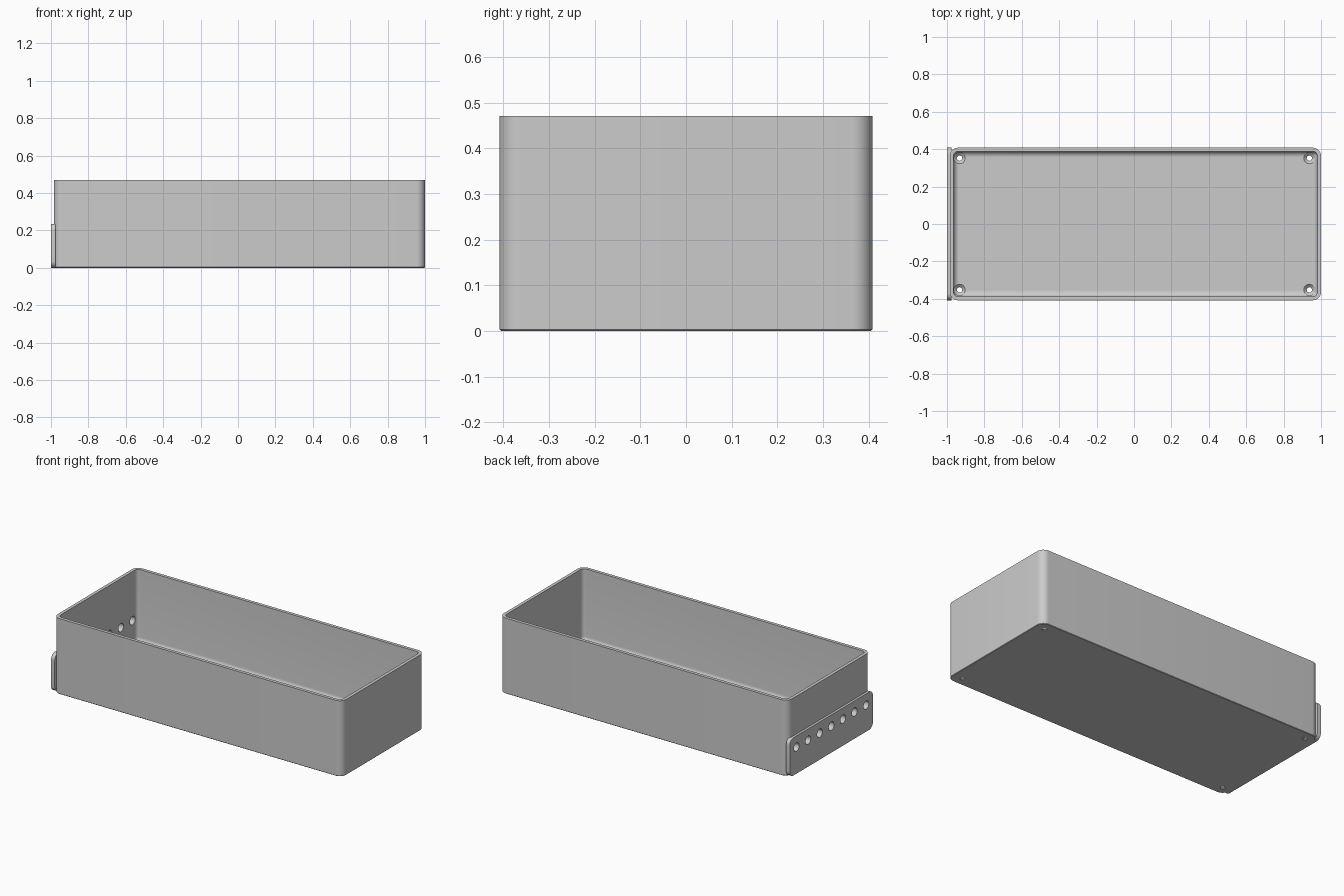
import bpy, bmesh, math
from mathutils import Matrix

cube = bpy.data.objects.get("Cube")
if cube:
    bpy.data.objects.remove(cube, do_unlink=True)

grey = bpy.data.materials.new("plain_grey")
grey.use_nodes = True
colour = (0.6, 0.6, 0.6, 1)
grey.diffuse_color = colour
grey.node_tree.nodes["Principled BSDF"].inputs["Base Color"].default_value = colour


def rounded_ring(hx, hy, r, steps=10):
    """Points of a rounded rectangle, counter-clockwise."""
    pts = []
    for k, (sx, sy) in enumerate(((1, 1), (-1, 1), (-1, -1), (1, -1))):
        for i in range(steps + 1):
            a = math.pi / 2 * (k + i / steps)
            pts.append((sx * (hx - r) + r * math.cos(a), sy * (hy - r) + r * math.sin(a)))
    return pts


def loft(name, rings, matrix=Matrix()):
    """Closed solid through rings given as (points, height)."""
    bm = bmesh.new()
    loops = [[bm.verts.new((x, y, z)) for x, y in pts] for pts, z in rings]
    for a, b in zip(loops, loops[1:]):
        n = len(a)
        for i in range(n):
            bm.faces.new((a[i], a[(i + 1) % n], b[(i + 1) % n], b[i]))
    bm.faces.new(loops[0][::-1])
    bm.faces.new(loops[-1])
    bmesh.ops.recalc_face_normals(bm, faces=bm.faces)
    bm.transform(matrix)
    mesh = bpy.data.meshes.new(name)
    bm.to_mesh(mesh)
    bm.free()
    mesh.materials.append(grey)
    ob = bpy.data.objects.new(name, mesh)
    bpy.context.collection.objects.link(ob)
    return ob


def round_cutter(profile, matrix):
    """Turned cutter from (radius, height) pairs."""
    ob = loft("hole_cutter", [(rounded_ring(r, r, r * 0.999, 6), z) for r, z in profile], matrix)
    ob.hide_render = True
    return ob


def cut(ob, cutters):
    for c in cutters:
        mod = ob.modifiers.new("hole", 'BOOLEAN')
        mod.operation, mod.solver, mod.object = 'DIFFERENCE', 'EXACT', c
    bpy.context.view_layer.objects.active = ob
    for mod in list(ob.modifiers):
        bpy.ops.object.modifier_apply(modifier=mod.name)


# Open tray with rounded corners and a filleted floor
MID, HX, HY, H = 0.0075, 0.9925, 0.408, 0.47
WALL, FLOOR, FILLET, CORNER = 0.02, 0.02, 0.03, 0.045


def tray_ring(inset, z):
    return rounded_ring(HX - inset, HY - inset, max(CORNER - inset, 0.004)), z


rings = [tray_ring(0.003, 0), tray_ring(0, 0.003), tray_ring(0, H), tray_ring(WALL, H)]
for i in range(9):
    a = math.pi / 2 * i / 8
    rings.append(tray_ring(WALL + FILLET * (1 - math.cos(a)), FLOOR + FILLET * (1 - math.sin(a))))
tray = loft("tray", rings, Matrix.Translation((MID, 0, 0)))

# Half-height end plate with rounded corners, standing upright on the end wall
upright = Matrix(((0, 0, 1, 0), (1, 0, 0, 0), (0, 1, 0, 0), (0, 0, 0, 1)))
PLATE_H = 0.235
plate_outline = rounded_ring(HY, PLATE_H / 2, 0.035)
plate = loft("end_plate", [(plate_outline, 0), (plate_outline, 0.025)],
             Matrix.Translation((-1, 0, PLATE_H / 2)) @ upright)

# Row of seven holes through plate and wall
row = [round_cutter([(0.026, -0.05), (0.026, 0.08)],
                    Matrix.Translation((-1, i * 0.114, 0.165)) @ upright)
       for i in range(-3, 4)]

# Countersunk screw holes in the floor corners
screws = [round_cutter([(0.014, -0.02), (0.014, 0.004), (0.03, 0.019), (0.03, 0.06)],
                       Matrix.Translation((0.0025 + sx * 0.935, sy * 0.352, 0)))
          for sx in (-1, 1) for sy in (-1, 1)]

cut(plate, row)
cut(tray, row + screws)
for c in row + screws:
    bpy.data.objects.remove(c, do_unlink=True)

# Smooth curved faces, sharp edges kept
for ob in (tray, plate):
    bpy.ops.object.select_all(action='DESELECT')
    ob.select_set(True)
    bpy.context.view_layer.objects.active = ob
    bpy.ops.object.shade_smooth_by_angle(angle=math.radians(35))
